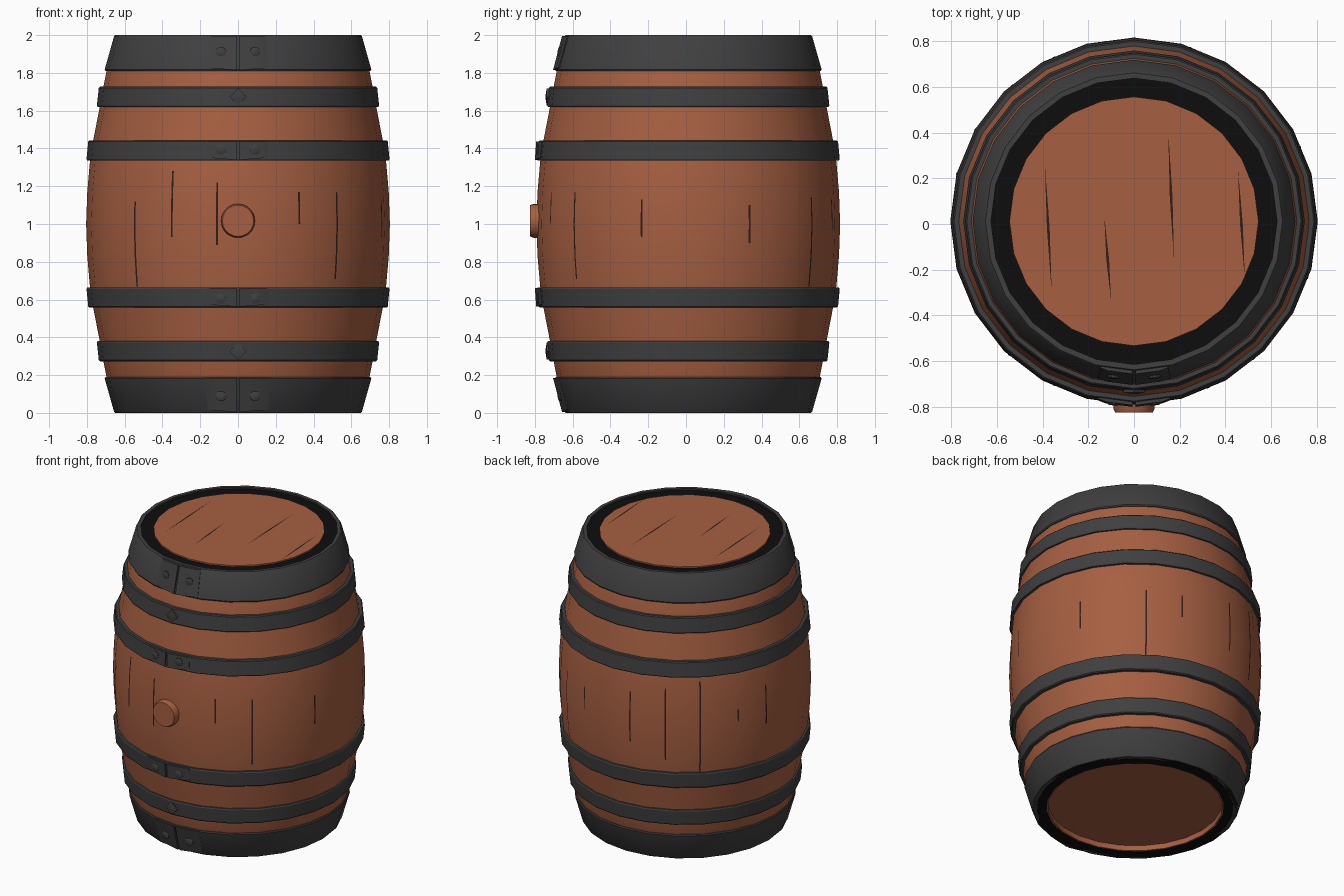
import bpy, bmesh, math
from mathutils import Vector

if "Cube" in bpy.data.objects:
    bpy.data.objects.remove(bpy.data.objects["Cube"])

CY = 0.012      # barrel axis sits slightly behind the origin (the bung sticks out in front)
SIDES = 24


def material(name, rgb):
    m = bpy.data.materials.new(name)
    m.diffuse_color = (*rgb, 1)
    m.use_nodes = True
    m.node_tree.nodes["Principled BSDF"].inputs["Base Color"].default_value = m.diffuse_color
    return m


WOOD = material("brown wood", (0.38, 0.115, 0.053))
IRON = material("dark grey iron", (0.05, 0.05, 0.05))
BLACK = material("black", (0.004, 0.004, 0.004))
CRACK = material("dark crack", (0.03, 0.013, 0.009))


def finish(bm, name, mat, angle=30):
    bmesh.ops.remove_doubles(bm, verts=bm.verts, dist=1e-5)
    bmesh.ops.recalc_face_normals(bm, faces=bm.faces)
    me = bpy.data.meshes.new(name)
    bm.to_mesh(me)
    bm.free()
    me.materials.append(mat)
    ob = bpy.data.objects.new(name, me)
    bpy.context.collection.objects.link(ob)
    bpy.ops.object.select_all(action='DESELECT')
    ob.select_set(True)
    bpy.context.view_layer.objects.active = ob
    bpy.ops.object.shade_smooth_by_angle(angle=math.radians(angle))
    return ob


def at(deg, r, z):
    """Point on the barrel; 0 degrees is the front, positive goes to the right."""
    a = math.radians(deg)
    return Vector((r * math.sin(a), CY - r * math.cos(a), z))


def facet(deg):
    """Radius factor of the 24-sided outline at an angle."""
    h = 180 / SIDES
    return math.cos(math.radians(h)) / math.cos(math.radians(deg % (2 * h) - h))


def lathe(name, profile, mat, closed=True):
    bm = bmesh.new()
    rings = [[bm.verts.new(at(i * 360 / SIDES, r, z)) for r, z in profile] for i in range(SIDES)]
    n = len(profile)
    for i in range(SIDES):
        a, b = rings[i], rings[(i + 1) % SIDES]
        for j in range(n if closed else n - 1):
            k = (j + 1) % n
            if profile[j][0] < 1e-6 and profile[k][0] < 1e-6:
                continue
            if profile[j][0] < 1e-6:
                bm.faces.new((a[j], a[k], b[k]))
            elif profile[k][0] < 1e-6:
                bm.faces.new((a[j], a[k], b[j]))
            else:
                bm.faces.new((a[j], a[k], b[k], b[j]))
    bmesh.ops.delete(bm, geom=[v for v in bm.verts if not v.link_faces], context='VERTS')
    return finish(bm, name, mat)


# Bulged stave body with a recessed bottom and a nearly flush head
HALF = [(0, .804), (.17, .798), (.33, .784), (.44, .767), (.62, .732), (.73, .712), (.81, .696), (.97, .645)]


def body_r(z):
    d = abs(z - 1)
    for (d0, r0), (d1, r1) in zip(HALF, HALF[1:]):
        if d <= d1:
            return r0 + (r1 - r0) * (d - d0) / (d1 - d0)
    return HALF[-1][1]


side = [(r, 1 - d) for d, r in reversed(HALF[1:])] + [(r, 1 + d) for d, r in HALF]
lathe("stave_body", [(0, .04), (.555, .04), (.555, .003), (.57, .003), (.57, .03)] + side
      + [(.545, 1.975), (.545, 1.995), (0, 1.995)], WOOD, closed=False)

# Black end rings
lathe("top_ring", [(.545, 1.97), (.65, 1.97), (.65, 1.986), (.545, 1.986)], BLACK)
lathe("bottom_ring", [(.565, .035), (.565, 0), (.645, 0), (.65, .035)], BLACK)

# Hoops: (name, low z, high z, low radius, high radius); mirrored to the lower half
HOOPS = [("end_hoop", 1.81, 2.0, .706, .656), ("narrow_hoop", 1.62, 1.727, .747, .737),
         ("middle_hoop", 1.335, 1.442, .802, .793)]
END_INNER = .03


def clasp(name, z0, z1, r0, r1, inset):
    """Two overlapping plates with a seam in the middle of the front."""
    bm = bmesh.new()
    spread = math.degrees(math.asin(.16 / r0))
    for s in (-1, 1):
        grid = []
        for t in (0, .25, .5, .75, 1):
            deg = s * (.5 + t * (spread - .5))
            col = []
            for z, r, q in ((z0, r0, 0), (z1, r1, 1)):
                zz = z + (inset * t if q == 0 else 0)
                base = r * facet(deg)
                p = .003 if t == 1 else .012
                col.append((bm.verts.new(at(deg, base - .01, zz)), bm.verts.new(at(deg, base + p, zz))))
            grid.append(col)
        for a, b in zip(grid, grid[1:]):
            (ai0, ao0), (ai1, ao1) = a
            (bi0, bo0), (bi1, bo1) = b
            bm.faces.new((ao0, bo0, bo1, ao1))
            bm.faces.new((ai0, bi0, bo0, ao0))
            bm.faces.new((ai1, bi1, bo1, ao1))
            bm.faces.new((ai0, ai1, bi1, bi0))
        for (i0, o0), (i1, o1) in (grid[0], grid[-1]):
            bm.faces.new((i0, o0, o1, i1))
    finish(bm, name, IRON)


def stud(name, deg, r, z, radius, height, sides, mat, tip=.6, depth=.02):
    """Round or pointed knob facing outwards."""
    bm = bmesh.new()
    d = at(deg, 1, 0) - at(deg, 0, 0)
    u, v, o = Vector((-d.y, d.x, 0)), Vector((0, 0, 1)), at(deg, r, z)
    rings = []
    for rad, h in ((radius, -depth), (radius, height * .55), (radius * tip, height)):
        rings.append([bm.verts.new(o + d * h + (u * math.cos(t) + v * math.sin(t)) * rad)
                      for t in (2 * math.pi * i / sides for i in range(sides))])
    for a, b in zip(rings, rings[1:]):
        for i in range(sides):
            j = (i + 1) % sides
            bm.faces.new((a[i], a[j], b[j], b[i]))
    bm.faces.new(rings[-1])
    bm.faces.new(rings[0])
    finish(bm, name, mat)


for base, z0, z1, r0, r1 in HOOPS:
    for half in ("upper", "lower"):
        f = (lambda z: z) if half == "upper" else (lambda z: 2 - z)
        name = half + "_" + base
        inner = END_INNER if base == "end_hoop" else .05
        lathe(name, [(r0 - inner, f(z0)), (r0 - .004, f(z0)), (r0, f(z0 + .008)),
                     (r1, f(z1 - .006)), (r1 - .006, f(z1)), (r1 - inner, f(z1))], IRON)
        zm, rm = (z0 + z1) / 2, (r0 + r1) / 2
        if base == "narrow_hoop":
            # pointed star rivet
            stud(name + "_star", 0, rm, f(zm), .045, .014, 4, IRON, .15)
            continue
        lo, hi = (f(z0 + .004), f(z1 - .004))
        if half == "upper":
            clasp(name + "_clasp", lo, hi, r0 - .001, r1 + .001, .012)
        else:
            clasp(name + "_clasp", hi, lo, r1 + .001, r0 - .001, .012)
        for s in (-1, 1):
            deg = s * math.degrees(math.asin(.09 / rm))
            stud(name + "_rivet", deg, rm * facet(deg) + .008, f(zm + .005), .028, .012, 10, IRON)

# Wooden bung on the front
stud("bung", 0, .798, 1.017, .09, .039, 20, WOOD, .92, .05)

# Thin cracks in the staves: (angle, low z, high z)
for deg, z0, z1 in [(-26, .93, 1.28), (-43, .67, 1.12), (-8, .89, 1.22), (24, 1.0, 1.17), (41, .71, 1.17),
                    (72, .93, 1.13), (114, .9, 1.1), (145, .67, 1.14), (162, .97, 1.13), (189, .85, 1.2),
                    (206, .75, 1.25), (222, .67, 1.3), (240, 1.0, 1.08), (255, .93, 1.2)]:
    bm = bmesh.new()
    cols = []
    for i in range(9):
        z = z0 + (z1 - z0) * i / 8
        cols.append([bm.verts.new(at(deg + s * .35, body_r(z) * facet(deg + s * .35) + .002, z)) for s in (-1, 1)])
    for a, b in zip(cols, cols[1:]):
        bm.faces.new((a[0], a[1], b[1], b[0]))
    finish(bm, "stave_crack", CRACK)

# Thin cracks in the head: (x, y) start and end
for x0, y0, x1, y1 in [(-.39, .26, -.36, -.3), (-.13, .03, -.1, -.34), (.15, .4, .175, -.16), (.455, .24, .485, -.24)]:
    bm = bmesh.new()
    xm, ym = (x0 + x1) / 2, (y0 + y1) / 2
    bm.faces.new([bm.verts.new((x, y, 1.9965)) for x, y in
                  ((x0, y0), (xm - .006, ym), (x1, y1), (xm + .006, ym))])
    finish(bm, "head_crack", CRACK)
